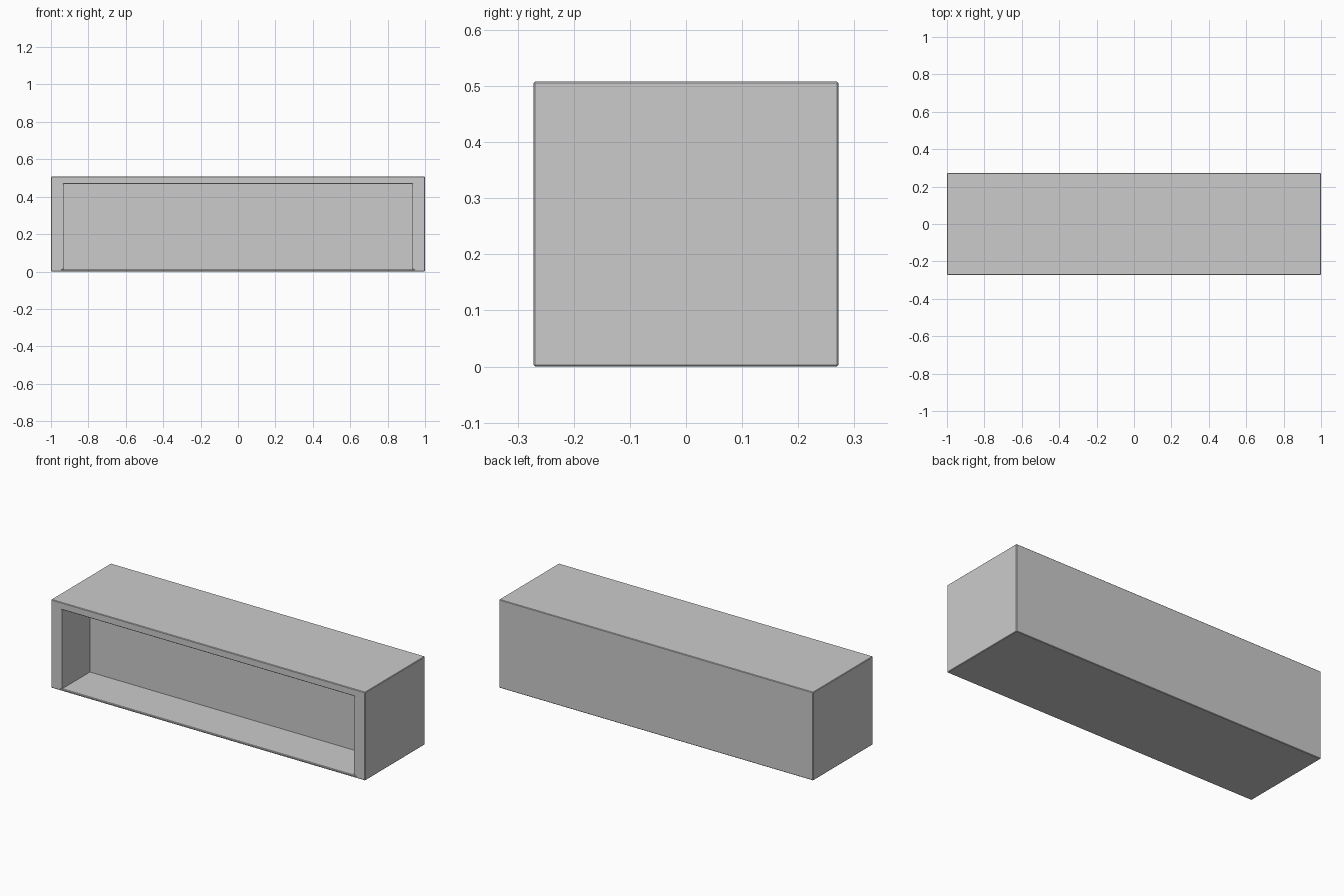
import bpy, bmesh

if "Cube" in bpy.data.objects:
    bpy.data.objects.remove(bpy.data.objects["Cube"])

W, D, H = 1.0, 0.272, 0.508        # half width, half depth, height
OW, OZ0, OZ1 = 0.93, 0.012, 0.467  # opening half width, bottom, top
BACK_Y = -0.018                    # back wall of the recess

bm = bmesh.new()

# Outer block
bmesh.ops.create_cube(bm, size=1)
for v in bm.verts:
    v.co = (v.co.x * 2 * W, v.co.y * 2 * D, (v.co.z + 0.5) * H)
outer_edges = list(bm.edges)

# Opening in the front face, off-centre in height
front = min(bm.faces, key=lambda f: f.calc_center_median().y)
bmesh.ops.inset_individual(bm, faces=[front], thickness=0.05)
for v in front.verts:
    v.co.x = OW if v.co.x > 0 else -OW
    v.co.z = OZ1 if v.co.z > H / 2 else OZ0
rim_edges = [e for e in front.edges
             if abs(e.verts[0].co.z - e.verts[1].co.z) < 1e-4]

# Recess pushed back from the opening
result = bmesh.ops.extrude_discrete_faces(bm, faces=[front])
for v in result["faces"][0].verts:
    v.co.y = BACK_Y

# Fine chamfer on outer edges and the long rim edges
edges = [e for e in outer_edges + rim_edges if e.is_valid]
bmesh.ops.bevel(bm, geom=edges, offset=0.003, segments=1,
                affect='EDGES', clamp_overlap=True)
bmesh.ops.recalc_face_normals(bm, faces=bm.faces)

mesh = bpy.data.meshes.new("recessed_box")
bm.to_mesh(mesh)
bm.free()
box = bpy.data.objects.new("recessed_box", mesh)
bpy.context.collection.objects.link(box)
